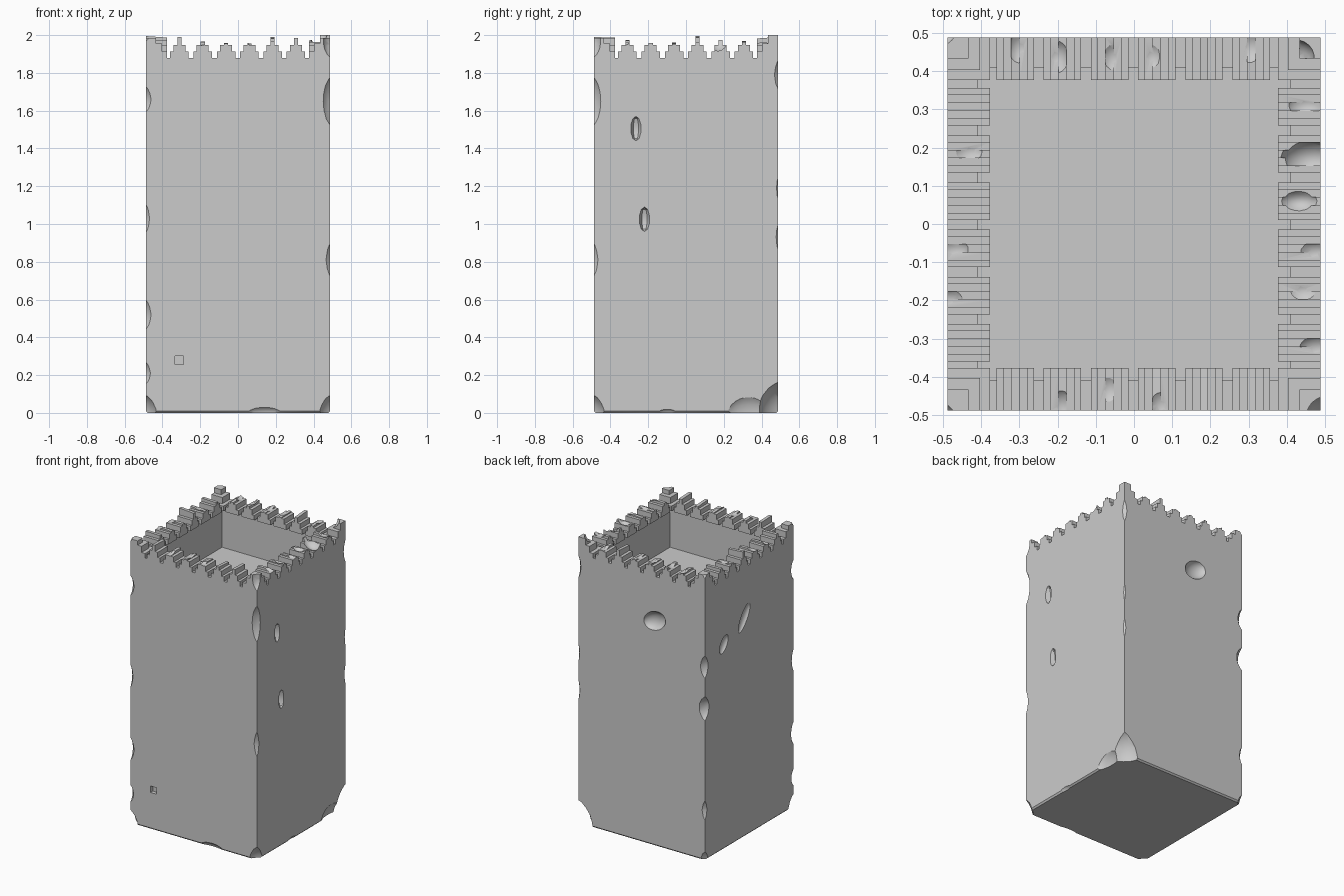
import bpy, bmesh, math, random
from mathutils import Matrix, Vector

if "Cube" in bpy.data.objects:
    bpy.data.objects.remove(bpy.data.objects["Cube"])

random.seed(4)
W, IN, TOP, FLOOR = 0.488, 0.376, 1.88, 1.605


def finish(bm, name):
    bmesh.ops.recalc_face_normals(bm, faces=bm.faces)
    me = bpy.data.meshes.new(name)
    bm.to_mesh(me)
    bm.free()
    ob = bpy.data.objects.new(name, me)
    bpy.context.collection.objects.link(ob)
    return ob


def blob(bm, centre, radii, axis=None, tilt=0):
    m = Matrix.Translation(centre)
    if axis:
        m = m @ Matrix.Rotation(math.radians(tilt), 4, axis)
    m = m @ Matrix.Diagonal((*radii, 1))
    bmesh.ops.create_icosphere(bm, subdivisions=3, radius=1, matrix=m)


def box(bm, lo, hi):
    lo, hi = Vector(lo), Vector(hi)
    m = Matrix.Translation((lo + hi) / 2) @ Matrix.Diagonal((*[abs(c) for c in hi - lo], 1))
    bmesh.ops.create_cube(bm, size=1, matrix=m)


def carve(ob, bm):
    cutter = finish(bm, "chip_cutter")
    cutter.hide_render = True
    mod = ob.modifiers.new("chips", "BOOLEAN")
    mod.object = cutter
    mod.operation = "DIFFERENCE"
    mod.solver = "EXACT"
    mod.use_self = True
    bpy.context.view_layer.objects.active = ob
    bpy.ops.object.select_all(action="DESELECT")
    ob.select_set(True)
    bpy.ops.object.modifier_apply(modifier=mod.name)
    bpy.data.objects.remove(cutter)
    bpy.ops.object.shade_smooth_by_angle(angle=math.radians(28))


# Tower body with a sunken roof
bm = bmesh.new()
box(bm, (-W, -W, 0), (W, W, TOP))
low = [e for e in bm.edges if all(v.co.z < 0.1 for v in e.verts)]
bmesh.ops.bevel(bm, geom=low, offset=0.01, segments=1, affect="EDGES")
roof = max(bm.faces, key=lambda f: f.calc_center_median().z)
bmesh.ops.inset_individual(bm, faces=[roof], thickness=W - IN)
hole = bmesh.ops.extrude_discrete_faces(bm, faces=[roof])["faces"][0]
for v in hole.verts:
    v.co.z = FLOOR
body = finish(bm, "tower_body")

# Chips along the vertical edges: x sign, y sign, height, width, half length
cut = bmesh.new()
edge_chips = [(-1, -1, 1.66, .028, .07), (-1, -1, 1.03, .02, .08), (-1, -1, .52, .028, .08),
              (-1, -1, .21, .025, .06), (1, -1, 1.65, .038, .13), (1, -1, .81, .022, .09),
              (-1, 1, 1.35, .035, .08), (-1, 1, 1.06, .045, .085), (-1, 1, .35, .022, .07),
              (1, 1, 1.19, .01, .06), (1, 1, .93, .012, .07), (1, 1, 1.79, .02, .08)]
for sx, sy, z, w, h in edge_chips:
    R = 0.1
    a = (math.sqrt(2 * R * R - w * w) - w) / 2
    H = h / math.sqrt(1 - 2 * a * a / (R * R))
    blob(cut, (sx * (W + a), sy * (W + a), z), (R, R, H))

# Worn bottom corners and bottom edges
for sx, sy, r in [(-1, -1, .12), (1, -1, .12), (-1, 1, .1), (1, 1, .17)]:
    blob(cut, (sx * (W + .05), sy * (W + .05), -.02), (r, r, r * 1.2))
blob(cut, (.14, -W - .03, -.01), (.12, .05, .05))
blob(cut, (W + .03, .33, -.02), (.06, .13, .12))
blob(cut, (W + .03, -.1, -.02), (.05, .08, .05))

# Pits in the wall faces
blob(cut, (-.1, W + .01, 1.57), (.09, .05, .065), "Y", 25)
blob(cut, (-W - .01, .055, 1.53), (.03, .04, .11), "X", 35)
blob(cut, (-W - .01, .28, 1.43), (.03, .04, .07), "X", 35)
for y, z in [(-.265, 1.505), (-.22, 1.025)]:
    m = Matrix.Translation((W, y, z)) @ Matrix.Diagonal((.035, .028, .065, 1))
    bmesh.ops.create_uvsphere(cut, u_segments=6, v_segments=5, radius=1, matrix=m)
box(cut, (-.333, -W - .05, .257), (-.288, -W + .025, .302))
carve(body, cut)


# Stepped merlon; the thin tip slopes from the inner to the outer side
def merlon(bm, c, tip_in, tip_out, place):
    y0, y1 = -W, -IN
    steps = [(.049, 1.912), (.032, 1.947)]
    half = [(.049, TOP - .003)]
    for i, (hw, z) in enumerate(steps):
        nxt = steps[i + 1][0] if i + 1 < len(steps) else .011
        half += [(hw, z), (nxt, z)]
    rings = []
    for y, t in ((y0, tip_out), (y1, tip_in)):
        right = half + [(.011, t)]
        pts = right + [(-x, z) for x, z in reversed(right)]
        rings.append([bm.verts.new(place @ Vector((c + x, y, z))) for x, z in pts])
    n = len(rings[0])
    bm.faces.new(rings[0])
    bm.faces.new(rings[1][::-1])
    for i in range(n):
        j = (i + 1) % n
        bm.faces.new((rings[0][i], rings[0][j], rings[1][j], rings[1][i]))


tips = {"front": [1.99, 1.965, 1.955, 1.96, 1.97, 1.985],
        "right": [1.965, 1.958, 1.96, 1.96, 1.985, 1.965],
        "back": [1.965, 1.965, 1.958, 1.955, 1.99, 1.965],
        "left": [1.975, 1.96, 1.96, 1.995, 1.96, 1.97]}
centres = [-.31, -.187, -.063, .06, .183, .307]
for k, (side, heights) in enumerate(tips.items()):
    rot = Matrix.Rotation(k * math.pi / 2, 4, "Z")
    bm, cut = bmesh.new(), bmesh.new()
    order = -1 if k > 1 else 1
    for i, c in enumerate(centres):
        t = heights[i]
        merlon(bm, c * order, max(t - random.uniform(0, .015), 1.952), t, rot)
        # Worn outer ends on some merlons
        if t < 1.97:
            p = rot @ Vector((c * order + random.uniform(-.02, .02), -W + random.uniform(0, .06), 1.995))
            blob(cut, p, [.042, .055, .05] if k % 2 == 0 else [.055, .042, .05])
    if side == "right":
        blob(cut, (.46, .17, 2.0), (.08, .06, .09))
        blob(cut, (.43, .06, 2.0), (.06, .04, .07))
    carve(finish(bm, side + "_merlons"), cut)

# Stepped corner posts, flush with the outer walls
for name, sx, sy, peak in [("front_left", -1, -1, 1.985), ("front_right", 1, -1, 1.985),
                           ("back_left", -1, 1, 1.99), ("back_right", 1, 1, 2.0)]:
    prof = [(.112, 1.912), (.085, 1.955), (.055, peak)]
    bm, z0 = bmesh.new(), TOP - .003
    for size, z1 in prof:
        box(bm, (sx * W, sy * W, z0), (sx * (W - size), sy * (W - size), z1))
        z0 = z1
    cut = bmesh.new()
    if name == "back_right":
        blob(cut, (W - .065, W - .055, 2.01), (.05, .05, .05))
    elif name == "front_right":
        blob(cut, (W + .02, -W - .02, 1.97), (.06, .06, .1))
    else:
        blob(cut, (sx * (W + .03), sy * (W + .03), 2.01), (.06, .06, .06))
    carve(finish(bm, name + "_corner_post"), cut)
